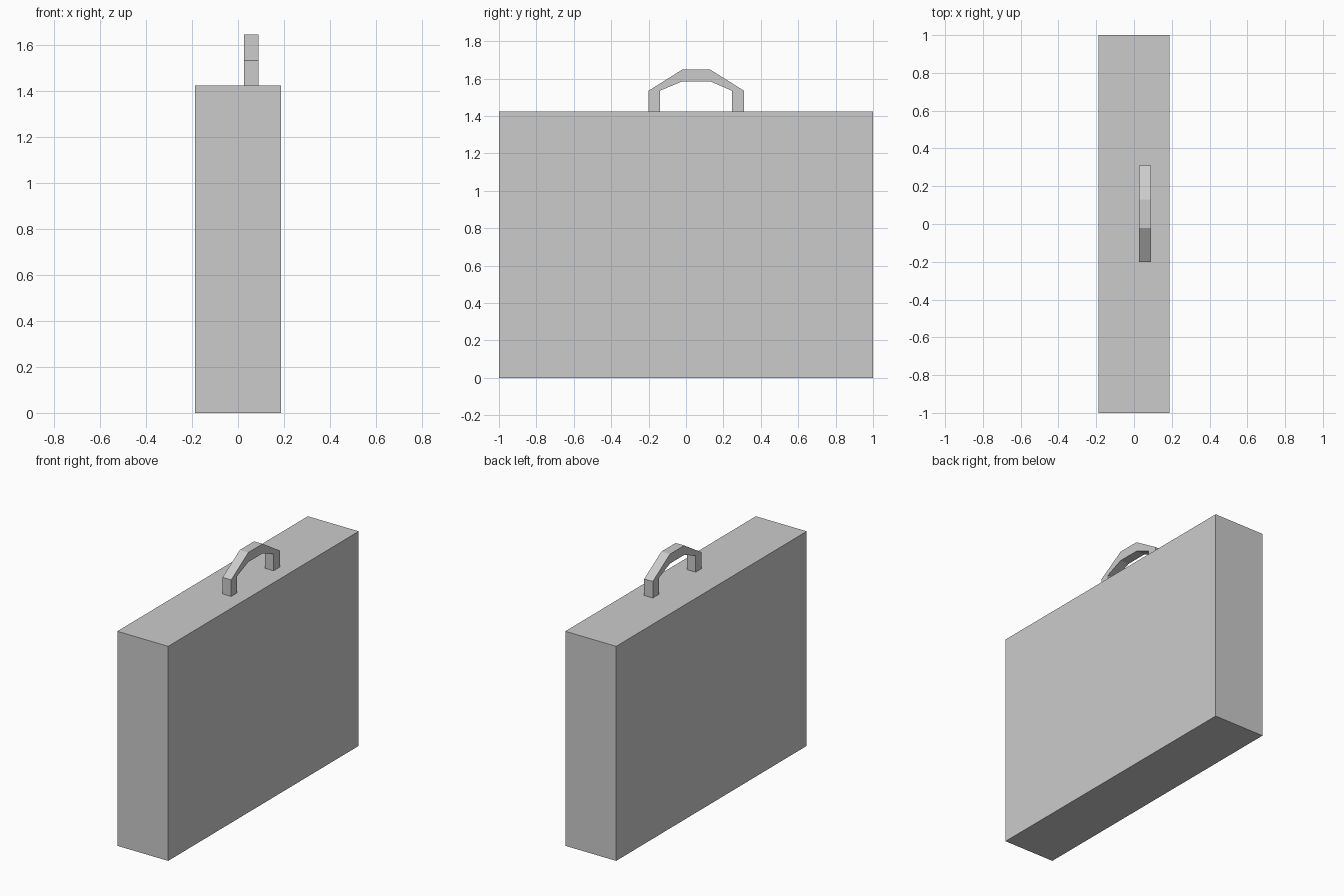
import bpy
import bmesh

cube = bpy.data.objects.get("Cube")
if cube:
    bpy.data.objects.remove(cube, do_unlink=True)

grey = bpy.data.materials.new("plain grey")
grey.use_nodes = True
colour = (0.6, 0.6, 0.6, 1)
grey.diffuse_color = colour
grey.node_tree.nodes["Principled BSDF"].inputs["Base Color"].default_value = colour

WIDTH, LENGTH, HEIGHT = 0.374, 2.0, 1.425


def add_object(name, bm):
    """Turn a bmesh into a flat-shaded grey object."""
    bmesh.ops.recalc_face_normals(bm, faces=bm.faces)
    mesh = bpy.data.meshes.new(name)
    bm.to_mesh(mesh)
    bm.free()
    mesh.materials.append(grey)
    obj = bpy.data.objects.new(name, mesh)
    bpy.context.collection.objects.link(obj)
    return obj


# Case body: a plain sharp-edged box
bm = bmesh.new()
bmesh.ops.create_cube(bm, size=1)
for v in bm.verts:
    v.co.x *= WIDTH
    v.co.y *= LENGTH
    v.co.z = (v.co.z + 0.5) * HEIGHT
add_object("case_body", bm)

# Carrying handle: a rectangular section swept through matching outer and inner points (y, z)
outer = [(-0.2, HEIGHT), (-0.2, 1.535), (-0.02, 1.648),
         (0.13, 1.648), (0.31, 1.535), (0.31, HEIGHT)]
inner = [(-0.14, HEIGHT), (-0.14, 1.535), (-0.02, 1.585),
         (0.13, 1.585), (0.245, 1.535), (0.245, HEIGHT)]
x_near, x_far = 0.027, 0.09

bm = bmesh.new()
rings = []
for o, i in zip(outer, inner):
    section = [(x_near, *o), (x_far, *o), (x_far, *i), (x_near, *i)]
    rings.append([bm.verts.new(p) for p in section])
for a, b in zip(rings, rings[1:]):
    for k in range(4):
        n = (k + 1) % 4
        bm.faces.new((a[k], a[n], b[n], b[k]))
for end in (rings[0], rings[-1]):
    bm.faces.new(end)
add_object("carry_handle", bm)
